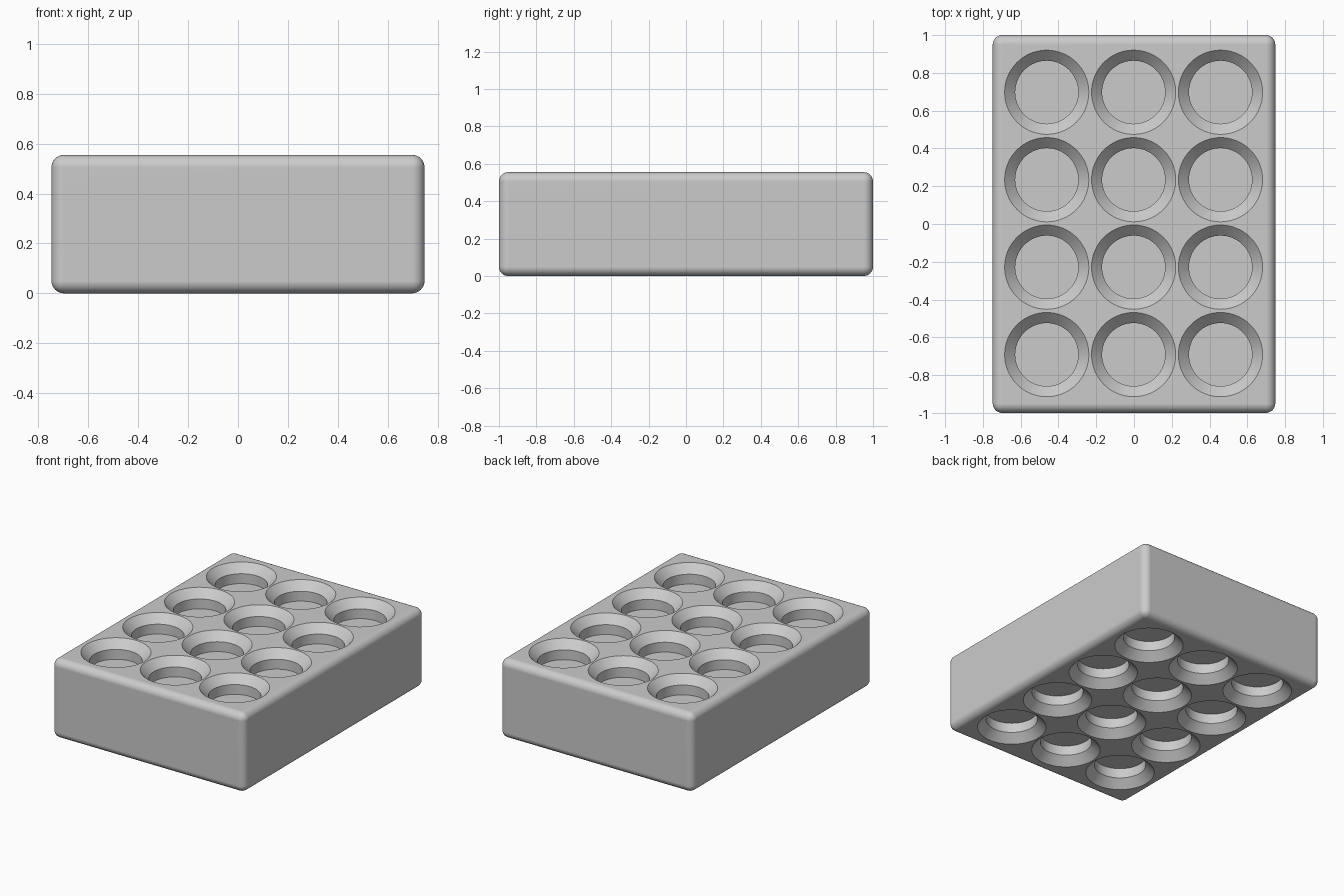
import bpy, bmesh, math

cube = bpy.data.objects.get("Cube")
if cube:
    bpy.data.objects.remove(cube, do_unlink=True)

WIDTH, LENGTH, HEIGHT = 1.496, 2.0, 0.555
EDGE = 0.05
PITCH = 0.46
SEGMENTS = 64

grey = bpy.data.materials.new("plain grey")
grey.use_nodes = True
colour = (0.6, 0.6, 0.6, 1)
grey.diffuse_color = colour
grey.node_tree.nodes["Principled BSDF"].inputs["Base Color"].default_value = colour


def make_object(name, bm):
    mesh = bpy.data.meshes.new(name)
    bmesh.ops.recalc_face_normals(bm, faces=bm.faces)
    bm.to_mesh(mesh)
    bm.free()
    mesh.materials.append(grey)
    obj = bpy.data.objects.new(name, mesh)
    bpy.context.collection.objects.link(obj)
    return obj


def add_plug(bm, x, y, profile):
    """Closed turned solid from (radius, z) rings."""
    rings = []
    for radius, z in profile:
        angles = [math.tau * i / SEGMENTS for i in range(SEGMENTS)]
        rings.append([bm.verts.new((x + radius * math.cos(a), y + radius * math.sin(a), z))
                      for a in angles])
    for low, high in zip(rings, rings[1:]):
        for i in range(SEGMENTS):
            j = (i + 1) % SEGMENTS
            bm.faces.new((low[i], low[j], high[j], high[i]))
    bm.faces.new(rings[0][::-1])
    bm.faces.new(rings[-1])


# Rounded block
bm = bmesh.new()
bmesh.ops.create_cube(bm, size=1)
bmesh.ops.scale(bm, vec=(WIDTH, LENGTH, HEIGHT), verts=bm.verts)
bmesh.ops.translate(bm, vec=(0, 0, HEIGHT / 2), verts=bm.verts)
bmesh.ops.bevel(bm, geom=bm.edges[:], offset=EDGE, segments=8, profile=0.5, affect='EDGES')
block = make_object("block", bm)

# Countersunk pockets, as (radius, depth), on the top and the underside
pocket = [(0.223, -0.03), (0.223, 0), (0.167, 0.056), (0.167, 0.125)]
bm = bmesh.new()
for column in range(3):
    for row in range(4):
        x = (column - 1) * PITCH - 0.002
        y = (row - 1.5) * (PITCH + 0.003) + 0.003
        add_plug(bm, x, y, pocket)
        add_plug(bm, x, y, [(r, HEIGHT - d) for r, d in pocket])
cutter = make_object("pocket_cutter", bm)
cutter.hide_render = True

cut = block.modifiers.new("pockets", 'BOOLEAN')
cut.operation = 'DIFFERENCE'
cut.solver = 'EXACT'
cut.object = cutter
bpy.ops.object.select_all(action='DESELECT')
block.select_set(True)
bpy.context.view_layer.objects.active = block
bpy.ops.object.modifier_apply(modifier=cut.name)
bpy.data.objects.remove(cutter, do_unlink=True)

# Smooth rounded edges and pocket walls, with flat large faces
bpy.ops.object.shade_smooth_by_angle(angle=math.radians(30))
weighted = block.modifiers.new("flat_faces", 'WEIGHTED_NORMAL')
weighted.keep_sharp = True
